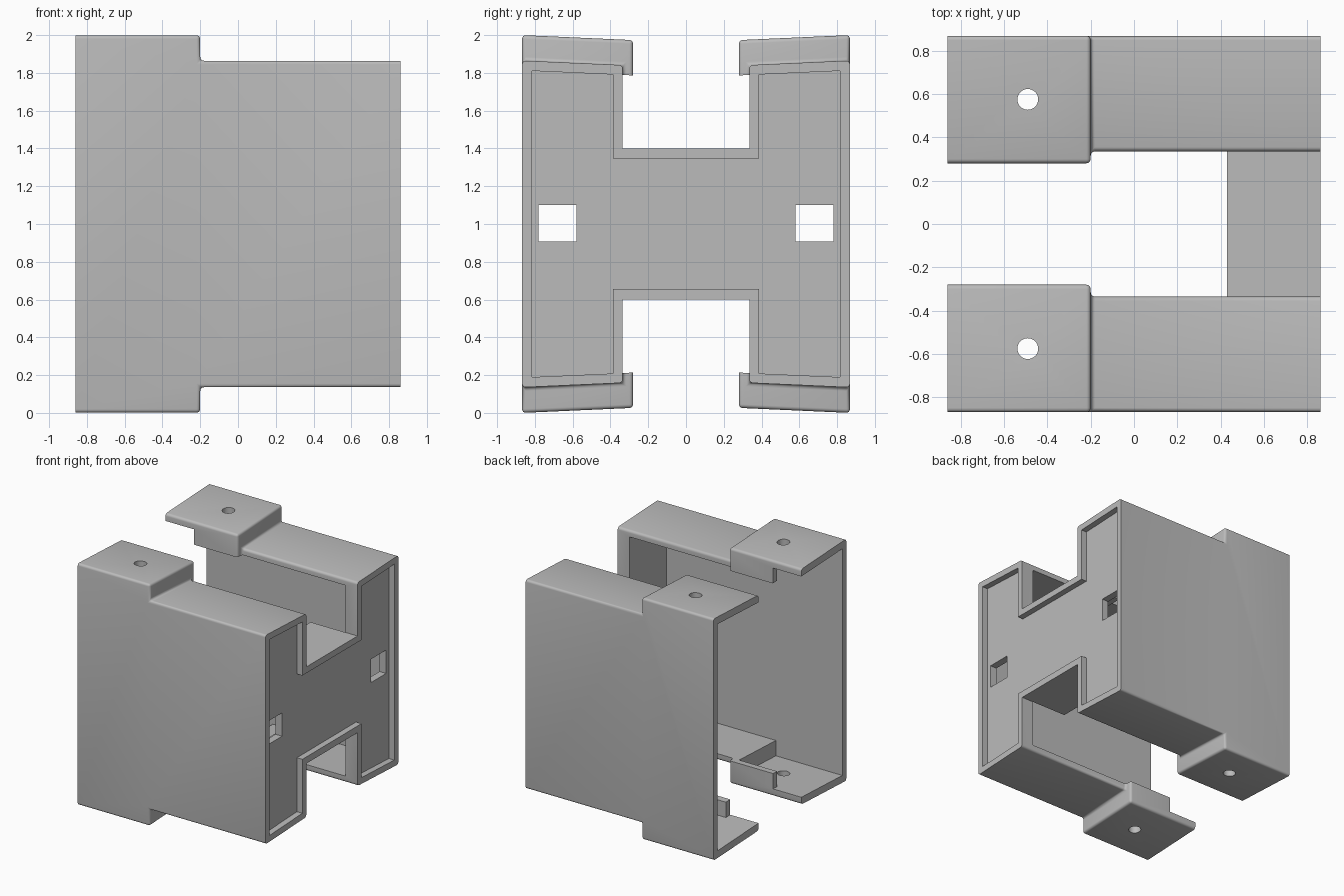
import bpy, bmesh, math

cube = bpy.data.objects.get("Cube")
if cube:
    bpy.data.objects.remove(cube, do_unlink=True)

grey = bpy.data.materials.new("plain_grey")
grey.use_nodes = True
colour = (0.5, 0.5, 0.5, 1)
grey.diffuse_color = colour
grey.node_tree.nodes["Principled BSDF"].inputs["Base Color"].default_value = colour

SLOPE = 0.045      # draft of the upper and lower walls
WALL = 0.052
OUT, INN = 0.868, 0.335
BODY, PAD = 0.865, 1.0   # half heights at the outer face
END = 0.86
STEP = -0.2


def add_object(name, bm):
    bmesh.ops.recalc_face_normals(bm, faces=bm.faces)
    mesh = bpy.data.meshes.new(name)
    bm.to_mesh(mesh)
    bm.free()
    mesh.materials.append(grey)
    ob = bpy.data.objects.new(name, mesh)
    bpy.context.collection.objects.link(ob)
    return ob


def block(name, x, y, z=None, half=None):
    """Box; with half given, its top and bottom slope about mid height."""
    bm = bmesh.new()
    bmesh.ops.create_cube(bm, size=2)
    for v in bm.verts:
        top = v.co.z > 0
        v.co.x = x[v.co.x > 0]
        v.co.y = y[v.co.y > 0]
        if half:
            h = half - SLOPE * (OUT - v.co.y)
            v.co.z = 1 + h if top else 1 - h
        else:
            v.co.z = z[top]
    return add_object(name, bm)


def combine(ob, tool, operation="DIFFERENCE"):
    tool.hide_render = True
    mod = ob.modifiers.new("combine", "BOOLEAN")
    mod.operation, mod.solver, mod.object = operation, "EXACT", tool
    apply(ob, mod)
    bpy.data.objects.remove(tool, do_unlink=True)


def apply(ob, mod):
    bpy.context.view_layer.objects.active = ob
    bpy.ops.object.modifier_apply(modifier=mod.name)


# Solid side housing with its taller mounting pad end
side = block("side_housing", (-0.4, END), (INN, OUT), half=BODY)
combine(side, block("pad", (-END, STEP), (0.28, OUT), half=PAD), "UNION")

# Round the outside edges, keeping both open ends crisp
bm = bmesh.new()
bm.from_mesh(side.data)
bmesh.ops.dissolve_limit(bm, angle_limit=0.01, verts=bm.verts, edges=bm.edges)
edges = [e for e in bm.edges
         if len(e.link_faces) == 2 and e.calc_face_angle() > 0.5
         and not all(abs(abs(v.co.x) - END) < 0.001 for v in e.verts)]
bmesh.ops.bevel(bm, geom=edges, offset=0.02, segments=4, profile=0.5,
                affect="EDGES", clamp_overlap=True)
bm.to_mesh(side.data)
bm.free()

# Hollow interior, leaving the end plate and the hooked pad lips
wide = (-0.1, OUT - WALL)
deep = (INN, OUT - WALL)
combine(side, block("body_cavity", (-1, 0.75), wide, half=BODY - WALL))
combine(side, block("pad_cavity", (-1.1, STEP - WALL), deep, half=PAD - 0.06))
combine(side, block("lip_gap", (-1.2, -0.6), (-0.2, OUT - WALL), half=PAD - 0.06))

# Recess in the end plate and its square window
combine(side, block("recess", (0.81, 1), (INN + WALL, OUT - WALL), half=BODY - WALL))
combine(side, block("bridge_recess", (0.81, 1.1), (0, 0.5), (0.655, 1.348)))
combine(side, block("window", (0.6, 1), (0.58, 0.78), (0.907, 1.1)))

# Screw holes through both pads
bm = bmesh.new()
bmesh.ops.create_cone(bm, cap_ends=True, segments=32, radius1=0.048,
                      radius2=0.048, depth=3)
bmesh.ops.translate(bm, verts=bm.verts, vec=(-0.49, 0.575, 1))
combine(side, add_object("screw_hole", bm))

mirror = side.modifiers.new("mirror", "MIRROR")
mirror.use_axis = (False, True, False)
mirror.use_mirror_merge = False
apply(side, mirror)

# Bridge joining the two housings
span = (-INN, INN)
parts = [side,
         block("bridge_plate", (0.75, 0.81), span, (0.655, 1.348)),
         block("upper_shelf", (0.43, END), span, (1.348, 1.4)),
         block("lower_shelf", (0.43, END), span, (0.6, 0.655))]

for ob in parts:
    bpy.ops.object.select_all(action="DESELECT")
    ob.select_set(True)
    bpy.context.view_layer.objects.active = ob
    bpy.ops.object.shade_smooth_by_angle(angle=math.radians(35))
